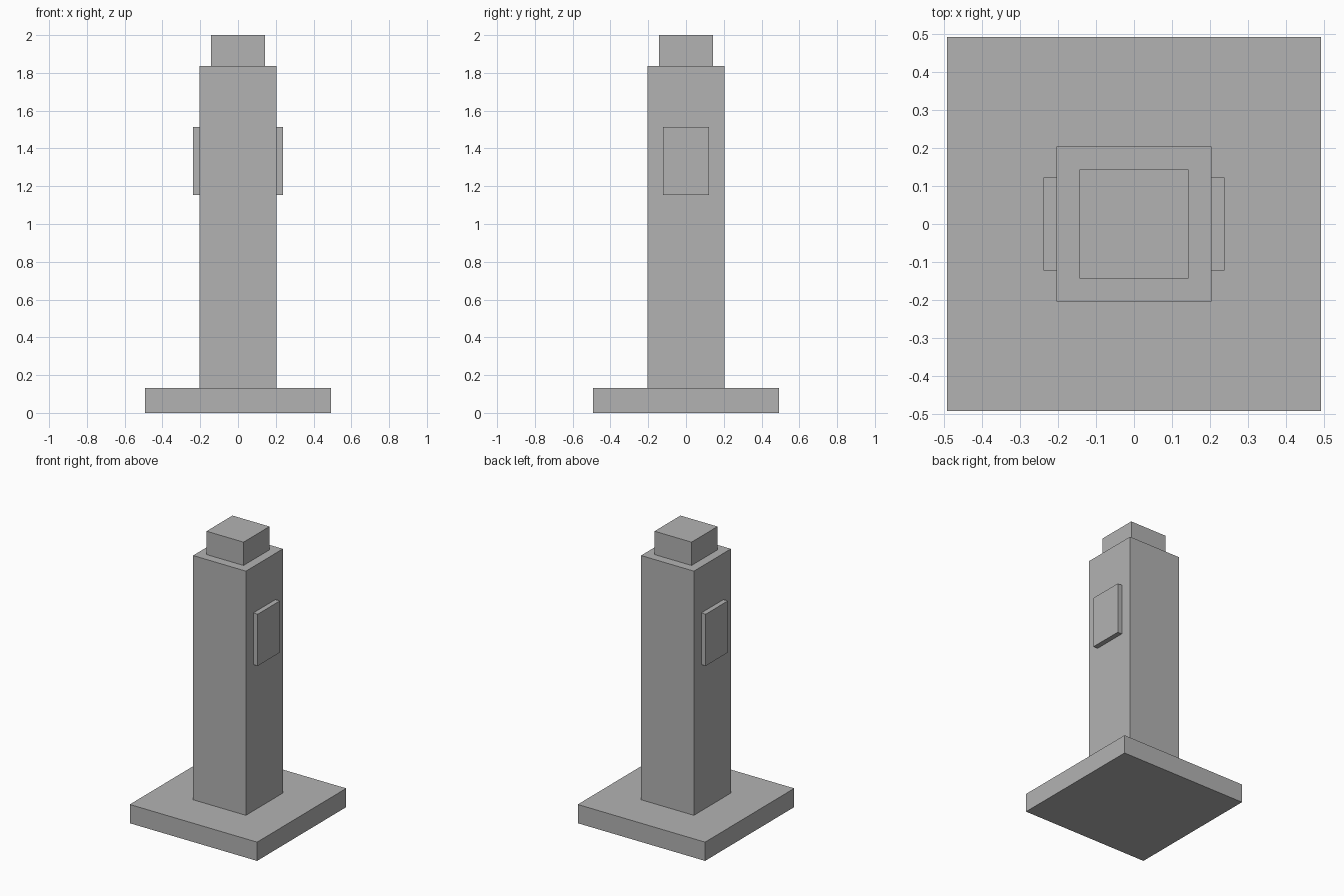
import bpy

# Remove the default cube
cube = bpy.data.objects.get("Cube")
if cube:
    bpy.data.objects.remove(cube, do_unlink=True)

# Single plain material
grey = bpy.data.materials.new("stone_grey")
grey.use_nodes = True
colour = (0.45, 0.45, 0.45, 1.0)
grey.diffuse_color = colour
grey.node_tree.nodes["Principled BSDF"].inputs["Base Color"].default_value = colour


def box(name, low, high):
    """Box spanning two opposite corners."""
    centre = [(a + b) / 2 for a, b in zip(low, high)]
    bpy.ops.mesh.primitive_cube_add(size=1, location=centre)
    obj = bpy.context.object
    obj.name = name
    obj.scale = [b - a for a, b in zip(low, high)]
    bpy.ops.object.transform_apply(location=False, rotation=False, scale=True)
    obj.data.materials.append(grey)
    return obj


def square_block(name, half, bottom, top):
    """Square block centred on the vertical axis."""
    return box(name, (-half, -half, bottom), (half, half, top))


# Base slab, shaft and top block
BASE_TOP, SHAFT_TOP, SHAFT_HALF = 0.131, 1.837, 0.204
square_block("base_slab", 0.492, 0, BASE_TOP)
square_block("shaft", SHAFT_HALF, BASE_TOP, SHAFT_TOP)
square_block("top_block", 0.143, SHAFT_TOP, 2)

# Raised panels on both sides of the shaft
PANEL_OUT, PANEL_HALF = 0.238, 0.122
for name, inner, outer in (("left_panel", SHAFT_HALF, PANEL_OUT),
                           ("right_panel", -PANEL_OUT, -SHAFT_HALF)):
    box(name, (inner, -PANEL_HALF, 1.153), (outer, PANEL_HALF, 1.514))
